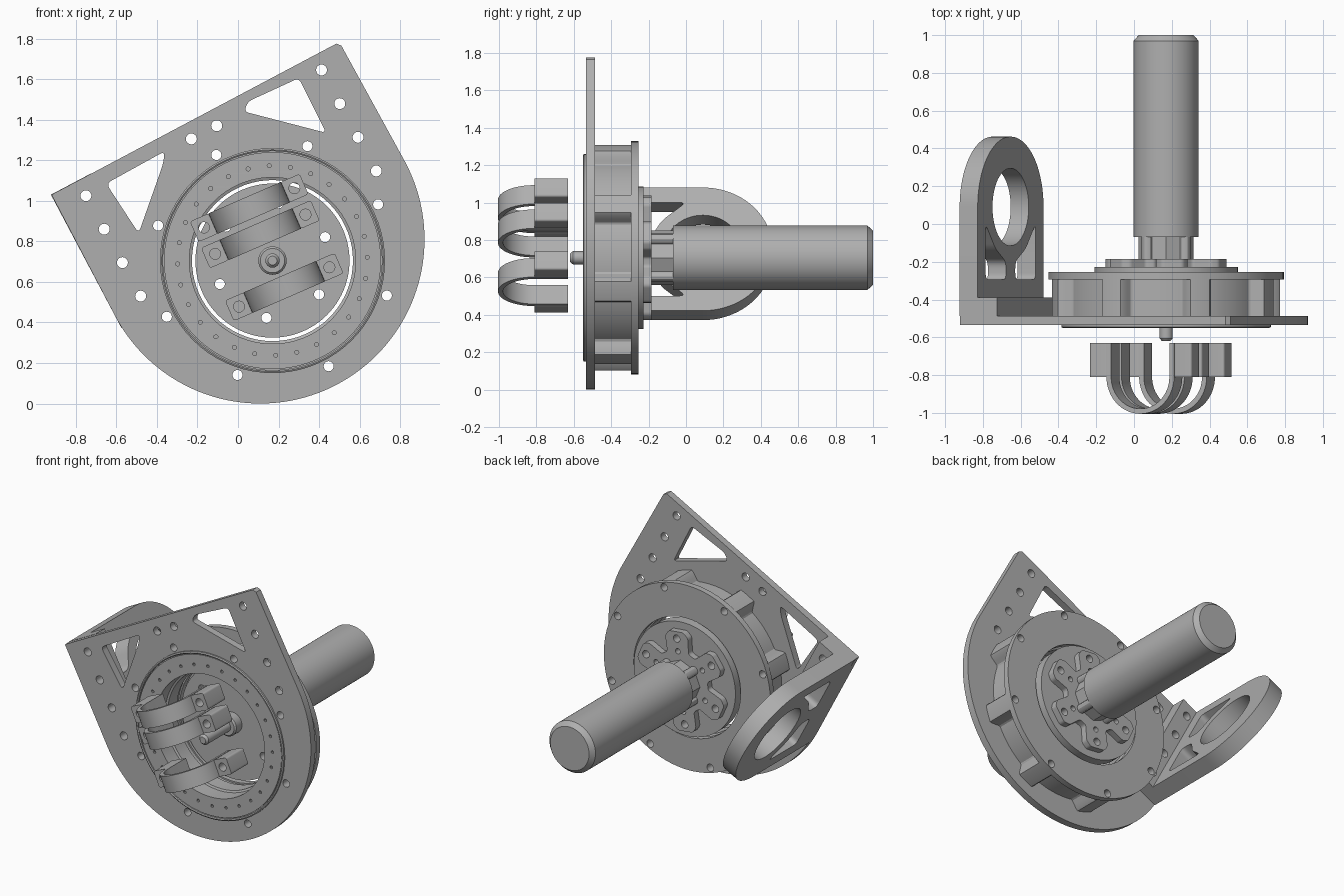
import bpy, bmesh
from math import sin, cos, radians, pi
from mathutils import Matrix, Vector

if "Cube" in bpy.data.objects:
    bpy.data.objects.remove(bpy.data.objects["Cube"])

grey = bpy.data.materials.new("machined_grey")
grey.use_nodes = True
colour = (0.43, 0.43, 0.43, 1)
grey.diffuse_color = colour
grey.node_tree.nodes["Principled BSDF"].inputs["Base Color"].default_value = colour

CX, CZ = 0.17, 0.705            # main axis
TILT = radians(27.9)            # tilt of the mounting plate
FRONT = ((1, 0, 0), (0, 0, 1))  # profile axes for parts facing the front


# ---- helpers ----
def finish(ob):
    bm = bmesh.new()
    bm.from_mesh(ob.data)
    bmesh.ops.remove_doubles(bm, verts=bm.verts, dist=0.0001)
    bmesh.ops.recalc_face_normals(bm, faces=bm.faces)
    bm.to_mesh(ob.data)
    bm.free()
    ob.data.materials.clear()
    ob.data.materials.append(grey)
    bpy.ops.object.select_all(action='DESELECT')
    ob.select_set(True)
    bpy.context.view_layer.objects.active = ob
    bpy.ops.object.shade_smooth_by_angle(angle=radians(30))
    return ob


def slab(name, loops, a, b, axes=FRONT, origin=(0, 0, 0)):
    """Extrude an outline with holes between depths a and b along the profile normal."""
    cu = bpy.data.curves.new(name, 'CURVE')
    cu.dimensions, cu.fill_mode, cu.extrude = '2D', 'BOTH', abs(b - a) / 2
    for loop in loops:
        sp = cu.splines.new('POLY')
        sp.points.add(len(loop) - 1)
        for p, (x, y) in zip(sp.points, loop):
            p.co = (x, y, 0, 1)
        sp.use_cyclic_u = True
    ob = bpy.data.objects.new(name, cu)
    bpy.context.collection.objects.link(ob)
    bpy.ops.object.select_all(action='DESELECT')
    ob.select_set(True)
    bpy.context.view_layer.objects.active = ob
    bpy.ops.object.convert(target='MESH')
    ob = bpy.context.view_layer.objects.active
    X, Y = Vector(axes[0]), Vector(axes[1])
    Z = X.cross(Y)
    frame = Matrix((X, Y, Z)).transposed().to_4x4()
    frame.translation = Vector(origin) + Z * (a + b) / 2
    ob.data.transform(frame)
    return finish(ob)


def front_slab(name, loops, y0, y1):
    return slab(name, loops, -y0, -y1)


def lathe(name, profile, steps=72):
    """Revolve a (radius, y) profile about the main axis."""
    bm = bmesh.new()
    vs = [bm.verts.new((CX + r, y, CZ)) for r, y in profile]
    es = [bm.edges.new((vs[i - 1], vs[i])) for i in range(len(vs))]
    bmesh.ops.spin(bm, geom=vs + es, cent=(CX, 0, CZ), axis=(0, 1, 0),
                   angle=2 * pi, steps=steps)
    bmesh.ops.dissolve_degenerate(bm, edges=bm.edges, dist=0.00001)
    me = bpy.data.meshes.new(name)
    bm.to_mesh(me)
    bm.free()
    ob = bpy.data.objects.new(name, me)
    bpy.context.collection.objects.link(ob)
    return finish(ob)


def circle(x, z, r, n=20):
    return [(x + r * cos(2 * pi * i / n), z + r * sin(2 * pi * i / n)) for i in range(n)]


def arc(x, y, r, a0, a1, n=48):
    return [(x + r * cos(radians(a0 + (a1 - a0) * i / n)),
             y + r * sin(radians(a0 + (a1 - a0) * i / n))) for i in range(n + 1)]


def polar(r, deg):
    return CX + r * cos(radians(deg)), CZ + r * sin(radians(deg))


def ring_of_holes(radius, r, count, start, n=16):
    return [circle(*polar(radius, start + 360 * k / count), r, n) for k in range(count)]


def rounded(points, r):
    out = []
    for i, p in enumerate(points):
        p = Vector(p)
        q0, q1 = Vector(points[i - 1]), Vector(points[(i + 1) % len(points)])
        s = p + (q0 - p).normalized() * r
        e = p + (q1 - p).normalized() * r
        for k in range(6):
            t = k / 5
            out.append(tuple(s * (1 - t) ** 2 + p * 2 * t * (1 - t) + e * t * t))
    return out


# ---- mounting plate ----
bolts = ring_of_holes(0.59, 0.025, 8, 28)
edge_left = [(-0.75 + 0.09 * k, 1.025 - 0.165 * k) for k in range(4)]
edge_right = [(0.412 + 0.09 * k, 1.645 - 0.166 * k) for k in range(4)]
edge_holes = [circle(x, z, 0.027) for x, z in edge_left + edge_right + [(-0.23, 1.305), (-0.105, 1.37)]]
outline = [(0.51, 1.765), (0.485, 1.775), (-0.92, 1.03)] + arc(0.11, 0.81, 0.81, 208, 388, 90)
windows = [rounded([(0.03, 1.44), (0.05, 1.49), (0.3, 1.605), (0.435, 1.335)], 0.025),
           rounded([(-0.65, 1.085), (-0.36, 1.245), (-0.37, 1.18), (-0.49, 0.84)], 0.03)]
front_slab("mounting_plate", [outline, circle(CX, CZ, 0.53, 96)] + windows + edge_holes + bolts,
           -0.535, -0.487)

# ---- bearing housing with lobes around the bolts ----
lobed = []
for i in range(360):
    offset = abs((i - 28 + 22.5) % 45 - 22.5) * radians(1) * 0.59
    t = min(max((0.09 - offset) / 0.04, 0), 1)
    lobed.append(polar(0.545 + 0.072 * t * t * (3 - 2 * t), i))
bore = circle(CX, CZ, 0.41, 96)
front_slab("lobed_housing", [lobed, bore] + bolts, -0.487, -0.293)
front_slab("rear_flange", [circle(CX, CZ, 0.623, 96), circle(CX, CZ, 0.4, 96)] + bolts, -0.295, -0.255)
front_slab("front_bearing_face", [circle(CX, CZ, 0.535, 96), bore] + ring_of_holes(0.468, 0.01, 28, 2, 10),
           -0.543, -0.48)
lathe("front_bearing_rim", [(0.54, -0.5), (0.54, -0.546), (0.547, -0.55), (0.555, -0.546), (0.555, -0.5)])
lathe("inner_bearing_race", [(0.42, -0.44), (0.397, -0.43), (0.397, -0.33), (0.42, -0.32)])

# ---- rotating hub and six armed spider ----
hub_holes = ring_of_holes(0.284, 0.025, 6, 24)
front_slab("hub_disc", [circle(CX, CZ, 0.38, 96)] + hub_holes, -0.3, -0.228)
spider = []
for k in range(6):
    a = radians(24 + 60 * k)
    arm = [(0.19, -0.08), (0.295, -0.085), (0.33, -0.055), (0.33, 0.055), (0.295, 0.085), (0.19, 0.08)]
    spider += [(CX + u * cos(a) - v * sin(a), CZ + u * sin(a) + v * cos(a)) for u, v in arm]
front_slab("hub_spider", [rounded(spider, 0.015)] + hub_holes + ring_of_holes(0.2, 0.018, 6, 24),
           -0.23, -0.185)

# ---- motor, its mount and the shaft ----
lathe("motor", [(0, -0.07), (0.172, -0.07), (0.172, 0.97), (0.145, 1.0), (0, 1.0)])
front_slab("motor_mount", [circle(CX, CZ, 0.145, 8)], -0.19, -0.065)
for k in range(4):
    x, z = polar(0.14, 45 + 90 * k)
    front_slab("mount_post", [circle(x, z, 0.03, 12)], -0.19, -0.065)
lathe("shaft", [(0, -0.25), (0.035, -0.25), (0.035, -0.605), (0.022, -0.62), (0, -0.62)], 24)
lathe("shaft_collar", [(0, -0.25), (0.07, -0.25), (0.07, -0.36), (0.06, -0.37), (0, -0.37)], 32)

# ---- side bracket standing behind the left plate edge ----
along, out = Vector((sin(TILT), 0, -cos(TILT))), Vector((cos(TILT), 0, sin(TILT)))
corner = (-0.923, 0, 1.03)
W = 0.745
body = [(W, -0.487)] + arc(W / 2, 0.09, W / 2, 0, 180) + [(0, -0.487)]
slot = [(0.09, 0.0), (0.09, -0.295), (0.32, -0.295), (0.32, -0.2), (0.2, -0.13)]
slots = [rounded(slot, 0.035), rounded([(W - s, y) for s, y in slot], 0.035)]
slab("side_bracket", [body, circle(W / 2, 0.09, 0.205, 64)] + slots, 0, 0.108, (along, (0, 1, 0)), corner)

# bracket foot, drilled to match the plate
c = Vector((corner[0], corner[2]))
s2, o2 = Vector((along.x, along.z)), Vector((out.x, out.z))
foot = [tuple(c + s2 * s + o2 * o) for s, o in ((0, 0.1), (0, 0.225), (W, 0.225), (W, 0.1))]
front_slab("bracket_foot", [foot] + [circle(x, z, 0.027) for x, z in edge_left], -0.487, -0.39)

# ---- three curved straps with drilled end tabs ----
A = radians(23.5)
lx, wx = Vector((cos(A), sin(A))), Vector((-sin(A), cos(A)))
strap = ([(0.195, -0.63)] + arc(0, -0.81, 0.195, 0, -180, 32) + [(-0.195, -0.63), (-0.168, -0.63)]
         + arc(0, -0.81, 0.168, -180, 0, 32) + [(0.168, -0.63)])
for label, x, z in (("upper", 0.055, 0.965), ("middle", 0.11, 0.835), ("lower", 0.228, 0.575)):
    slab(label + "_strap", [strap], -0.055, 0.055, ((cos(A), 0, sin(A)), (0, 1, 0)), (x, 0, z))
    for side in (-1, 1):
        mid = Vector((x, z)) + lx * 0.243 * side
        box = [tuple(mid + lx * u + wx * v) for u, v in
               ((-0.052, -0.055), (0.052, -0.055), (0.052, 0.055), (-0.052, 0.055))]
        front_slab(label + "_strap_tab", [rounded(box, 0.015), circle(mid.x, mid.y, 0.027)], -0.81, -0.63)
